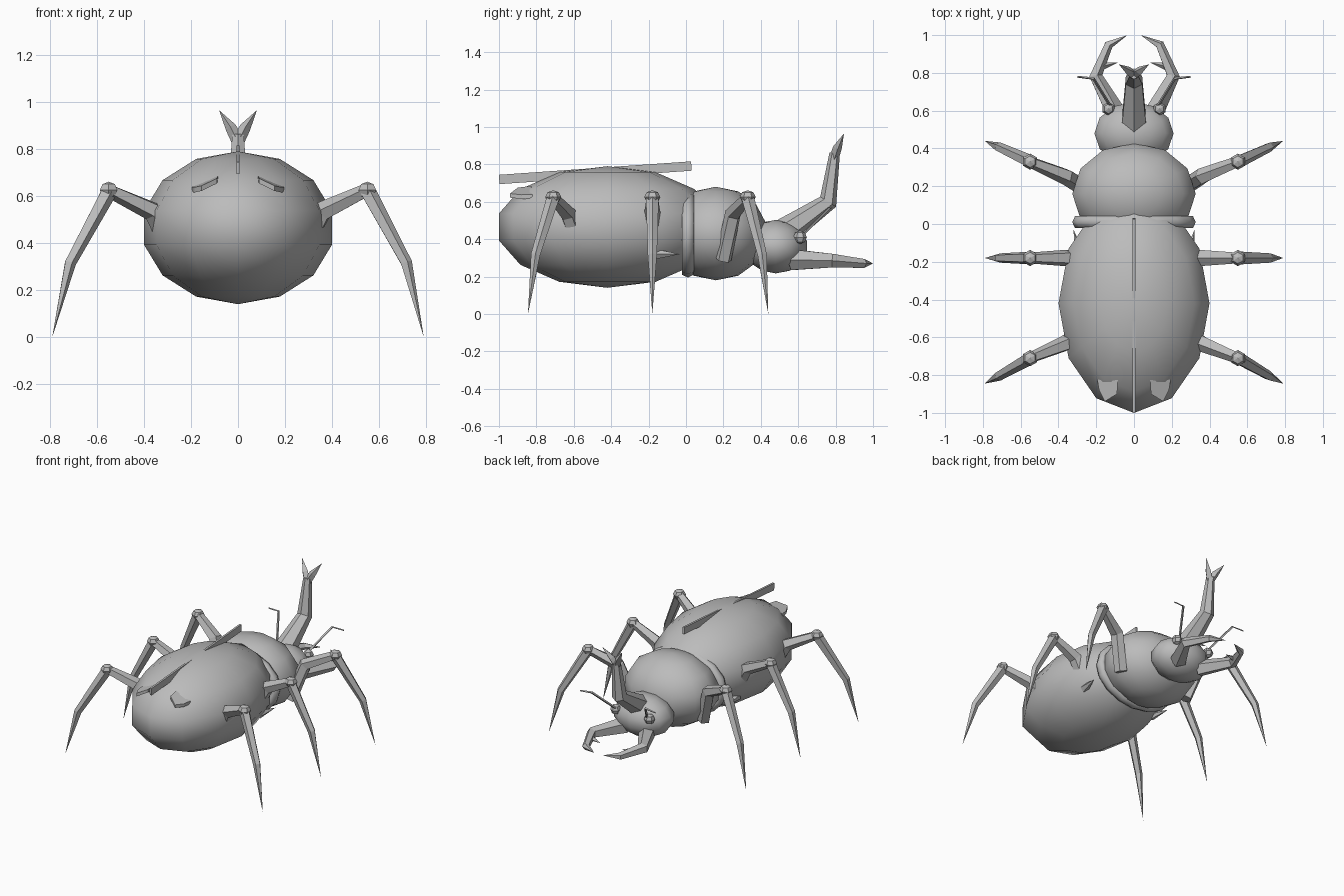
import bpy, bmesh, math
from mathutils import Vector, Matrix

cube = bpy.data.objects.get("Cube")
if cube:
    bpy.data.objects.remove(cube, do_unlink=True)

GREY = (0.5, 0.5, 0.5, 1)
shell = bpy.data.materials.new("shell_grey")
shell.use_nodes = True
shell.diffuse_color = GREY
shell.node_tree.nodes["Principled BSDF"].inputs["Base Color"].default_value = GREY


def finish(name, bm, smooth=False):
    bmesh.ops.remove_doubles(bm, verts=bm.verts, dist=0.0005)
    bmesh.ops.recalc_face_normals(bm, faces=bm.faces)
    for f in bm.faces:
        f.smooth = smooth
    mesh = bpy.data.meshes.new(name)
    bm.to_mesh(mesh)
    bm.free()
    mesh.materials.append(shell)
    obj = bpy.data.objects.new(name, mesh)
    bpy.context.collection.objects.link(obj)
    return obj


def ball(name, centre, radii, segments=12, rings=7, smooth=True):
    bm = bmesh.new()
    bmesh.ops.create_uvsphere(bm, u_segments=segments, v_segments=rings, radius=1)
    bmesh.ops.transform(bm, verts=bm.verts,
                        matrix=Matrix.Translation(centre) @ Matrix.Diagonal((*radii, 1)))
    return finish(name, bm, smooth)


def limb(name, path, radii, sides=5, ref=(0, 1, 0)):
    """Tapered tube along a path; a zero radius closes to a point."""
    bm = bmesh.new()
    pts = [Vector(p) for p in path]
    rings = []
    for i, (p, r) in enumerate(zip(pts, radii)):
        along = (pts[min(i + 1, len(pts) - 1)] - pts[max(i - 1, 0)]).normalized()
        u = along.cross(Vector(ref)).normalized()
        v = along.cross(u)
        angles = [math.tau * k / sides for k in range(sides)]
        rings.append([bm.verts.new(p + r * (math.cos(a) * u + math.sin(a) * v)) for a in angles])
    for a, b in zip(rings, rings[1:]):
        for k in range(sides):
            j = (k + 1) % sides
            bm.faces.new((a[k], a[j], b[j], b[k]))
    bm.faces.new(rings[0])
    if radii[-1] > 0:
        bm.faces.new(rings[-1])
    return finish(name, bm)


# Body
ball("abdomen", (0, -0.42, 0.465), (0.41, 0.595, 0.325))
ball("thorax", (0, 0.16, 0.43), (0.335, 0.275, 0.25))
ball("head", (0, 0.48, 0.36), (0.215, 0.17, 0.143))

# Collar ring between thorax and abdomen
bm = bmesh.new()
loops = []
for i in range(16):
    a = math.tau * i / 16
    loop = []
    for k in range(6):
        b = math.tau * k / 6
        grow = 0.03 * math.cos(b)
        loop.append(bm.verts.new(((0.297 + grow) * math.cos(a), 0.01 + 0.037 * math.sin(b),
                                  0.43 + (0.205 + grow) * math.sin(a))))
    loops.append(loop)
for i in range(16):
    a, b = loops[i], loops[(i + 1) % 16]
    for k in range(6):
        j = (k + 1) % 6
        bm.faces.new((a[k], a[j], b[j], b[k]))
finish("collar", bm, True)

# Wing case seam ridge
bm = bmesh.new()
bmesh.ops.create_cube(bm, size=1, matrix=Matrix.Translation((0, -0.485, 0.755))
                      @ Matrix.Rotation(math.radians(4), 4, 'X')
                      @ Matrix.Diagonal((0.014, 1.03, 0.05, 1)))
finish("wing_seam", bm)

# Horn
limb("horn", [(0, 0.53, 0.44), (0, 0.76, 0.6), (0, 0.795, 0.86)],
     [0.075, 0.05, 0.028], 6, (1, 0, 0))

TAIL_PLATE = [(0.195, -0.82), (0.155, -0.835), (0.085, -0.825),
              (0.09, -0.90), (0.155, -0.94), (0.185, -0.88)]
# Knee y, hip y and foot y for each leg pair
LEGS = {"front": (0.33, 0.20, 0.44), "middle": (-0.18, -0.18, -0.18), "rear": (-0.71, -0.58, -0.845)}

for s, side in ((1, "left"), (-1, "right")):
    # Legs
    for pair, (knee, hip, foot) in LEGS.items():
        name = f"{pair}_{side}"
        low = 0.29 if pair == "front" else 0.38
        bend = knee + (hip - knee) * 0.6
        limb(name + "_thigh", [(s * 0.28, hip, low), (s * 0.36, bend, 0.535), (s * 0.55, knee, 0.625)],
             [0.045, 0.045, 0.03])
        ball(name + "_knee", (s * 0.55, knee, 0.625), (0.043, 0.043, 0.036), 6, 4, False)
        shin = knee + (foot - knee) * 0.7
        limb(name + "_shin", [(s * 0.55, knee, 0.62), (s * 0.715, shin, 0.315), (s * 0.79, foot, 0)],
             [0.036, 0.026, 0])
    # Small hip spur beside the middle leg
    limb("hip_spur_" + side, [(s * 0.29, -0.17, 0.32), (s * 0.32, -0.03, 0.32)], [0.03, 0],
         5, (0, 0, 1))

    # Horn fork
    limb("horn_prong_" + side, [(0, 0.79, 0.83), (s * 0.03, 0.81, 0.89), (s * 0.08, 0.845, 0.965)],
         [0.026, 0.024, 0], 4)

    # Eyes, jaws and feelers
    ball("eye_" + side, (s * 0.135, 0.61, 0.41), (0.036, 0.036, 0.036), 6, 4, False)
    limb("jaw_" + side, [(s * 0.09, 0.57, 0.29), (s * 0.205, 0.785, 0.285),
                         (s * 0.135, 0.95, 0.27), (s * 0.035, 1.0, 0.27)],
         [0.058, 0.038, 0.025, 0], 5, (0, 0, 1))
    limb("jaw_tooth_" + side, [(s * 0.19, 0.83, 0.28), (s * 0.085, 0.855, 0.27)],
         [0.025, 0], 4, (0, 0, 1))
    limb("feeler_" + side, [(s * 0.11, 0.6, 0.4), (s * 0.215, 0.77, 0.57), (s * 0.3, 0.78, 0.565)],
         [0.008, 0.008, 0.005], 4, (0, 0, 1))

    # Tail plates
    bm = bmesh.new()
    top = [bm.verts.new((s * x, y, 0.715 - 0.42 * x + 0.1 * (y + 0.88))) for x, y in TAIL_PLATE]
    plate = bm.faces.new(top)
    extruded = bmesh.ops.extrude_face_region(bm, geom=[plate], use_keep_orig=True)["geom"]
    for v in extruded:
        if isinstance(v, bmesh.types.BMVert):
            v.co.z -= 0.022
    finish("tail_plate_" + side, bm)
